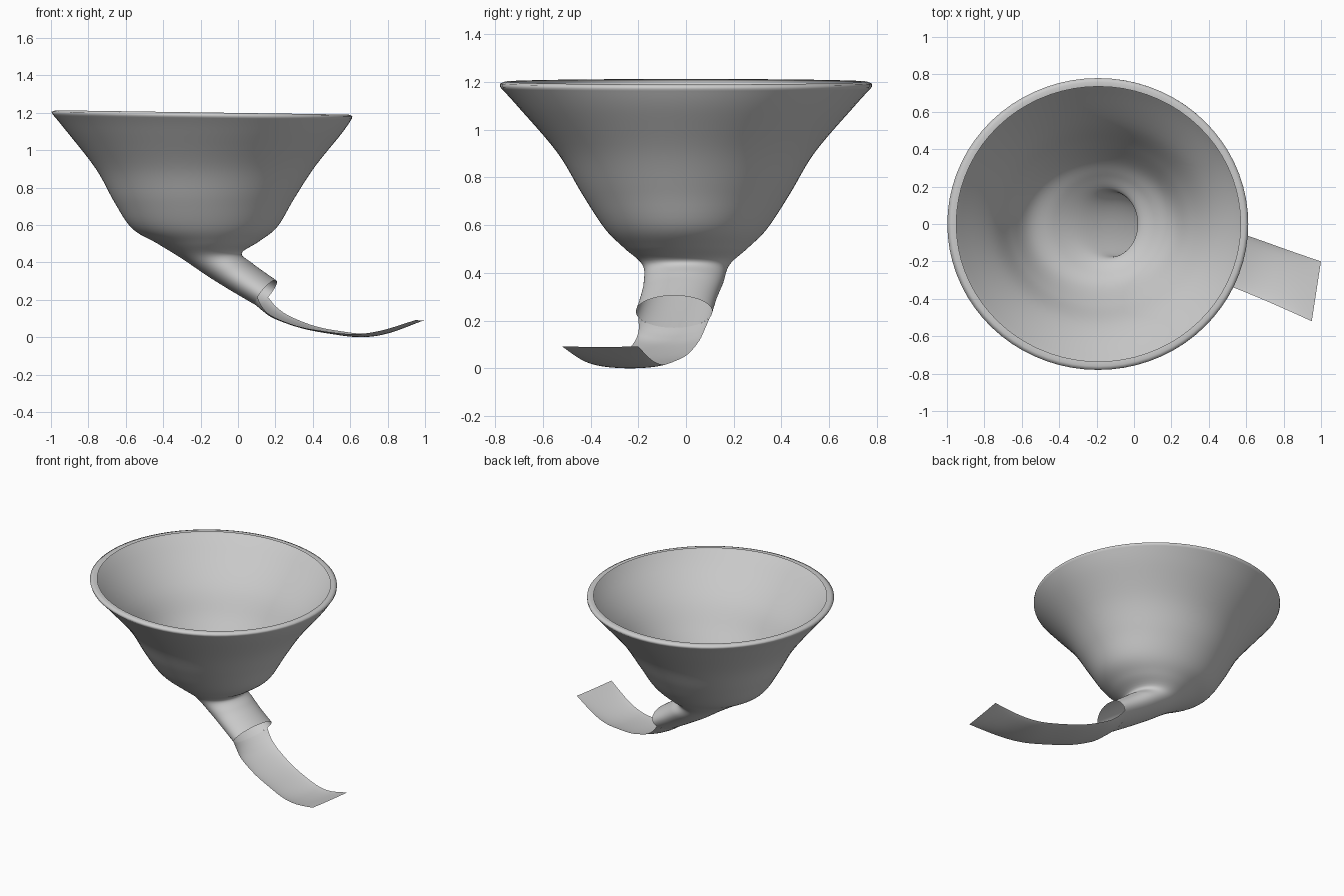
import bpy
from math import cos, sin, pi, radians
from mathutils import Vector

if "Cube" in bpy.data.objects:
    bpy.data.objects.remove(bpy.data.objects["Cube"])


def spline(rows, steps):
    """Catmull-Rom resampling of rows of section parameters."""
    out = []
    for i in range(len(rows) - 1):
        a, b, c, d = (rows[min(max(k, 0), len(rows) - 1)] for k in range(i - 1, i + 3))
        for s in range(steps):
            t = s / steps
            out.append([0.5 * (2 * q + (r - p) * t + (2 * p - 5 * q + 4 * r - w) * t * t
                               + (3 * q - p - 3 * r + w) * t ** 3)
                        for p, q, r, w in zip(a, b, c, d)])
    return out + [list(rows[-1])]


def loft(name, rings, closed):
    n = len(rings[0])
    faces = []
    for i in range(len(rings) - 1):
        for j in range(n if closed else n - 1):
            k = (j + 1) % n
            faces.append((i * n + j, (i + 1) * n + j, (i + 1) * n + k, i * n + k))
    me = bpy.data.meshes.new(name)
    me.from_pydata([p for r in rings for p in r], [], faces)
    me.shade_smooth()
    ob = bpy.data.objects.new(name, me)
    bpy.context.collection.objects.link(ob)
    return ob


def ring(row, n=72):
    """Ellipse from its left and right points, centre y and side half-axis."""
    xl, zl, xr, zr, yc, vy, vx = row
    c = Vector(((xl + xr) / 2, yc, (zl + zr) / 2))
    u = Vector(((xr - xl) / 2, 0, (zr - zl) / 2))
    v = Vector((vx, vy, 0))
    return [c + u * cos(2 * pi * j / n) + v * sin(2 * pi * j / n) for j in range(n)]


def arc(row, n=20):
    """Shallow gutter section: bottom point, side half-axis, depth axis."""
    x, y, z, vx, vy, ux, uz = row
    p, v, u = Vector((x, y, z)), Vector((vx, vy, 0)), Vector((ux, 0, uz))
    ts = [radians(-70 + 140 * j / n) for j in range(n + 1)]
    return [p + v * sin(t) + u * (1 - cos(t)) for t in ts]


# Bowl narrowing into the slanted spout: left x, z, right x, z, centre y, half-axis y, x
body = [
    (-0.99, 1.19, 0.61, 1.17, 0, 0.78, 0),
    (-0.92, 1.105, 0.555, 1.09, 0, 0.705, 0),
    (-0.76, 0.90, 0.41, 0.91, 0, 0.54, 0),
    (-0.66, 0.72, 0.30, 0.74, 0, 0.435, 0),
    (-0.565, 0.58, 0.21, 0.59, 0, 0.34, 0),
    (-0.43, 0.50, 0.11, 0.51, 0, 0.26, 0),
    (-0.30, 0.42, 0.02, 0.45, 0, 0.183, 0),
    (-0.16, 0.325, 0.07, 0.40, -0.01, 0.167, 0.01),
    (-0.03, 0.245, 0.13, 0.355, -0.03, 0.16, 0.02),
    (0.10, 0.17, 0.20, 0.305, -0.05, 0.16, 0.03),
]
# Rolled rim turning inward
rim = [
    (-0.95, 1.21, 0.57, 1.187, 0, 0.735, 0),
    (-0.975, 1.213, 0.592, 1.19, 0, 0.76, 0),
    (-0.998, 1.205, 0.611, 1.182, 0, 0.78, 0),
]
loft("funnel_bowl_and_spout", [ring(r) for r in rim + spline(body, 6)], True)

# Gutter running out of the lower side of the spout
gutter = [
    (0.10, -0.05, 0.17, 0.03, 0.16, 0.05, 0.067),
    (0.15, -0.06, 0.133, 0.04, 0.147, 0.025, 0.045),
    (0.22, -0.08, 0.094, 0.05, 0.143, 0.01, 0.03),
    (0.36, -0.125, 0.046, 0.05, 0.143, 0, 0.022),
    (0.50, -0.175, 0.018, 0.048, 0.143, 0, 0.022),
    (0.66, -0.235, 0.0, 0.045, 0.148, 0, 0.025),
    (0.80, -0.29, 0.022, 0.037, 0.156, 0, 0.02),
    (0.975, -0.36, 0.09, 0.026, 0.17, 0, 0.003),
]
loft("gutter", [arc(r) for r in spline(gutter, 6)], False)
